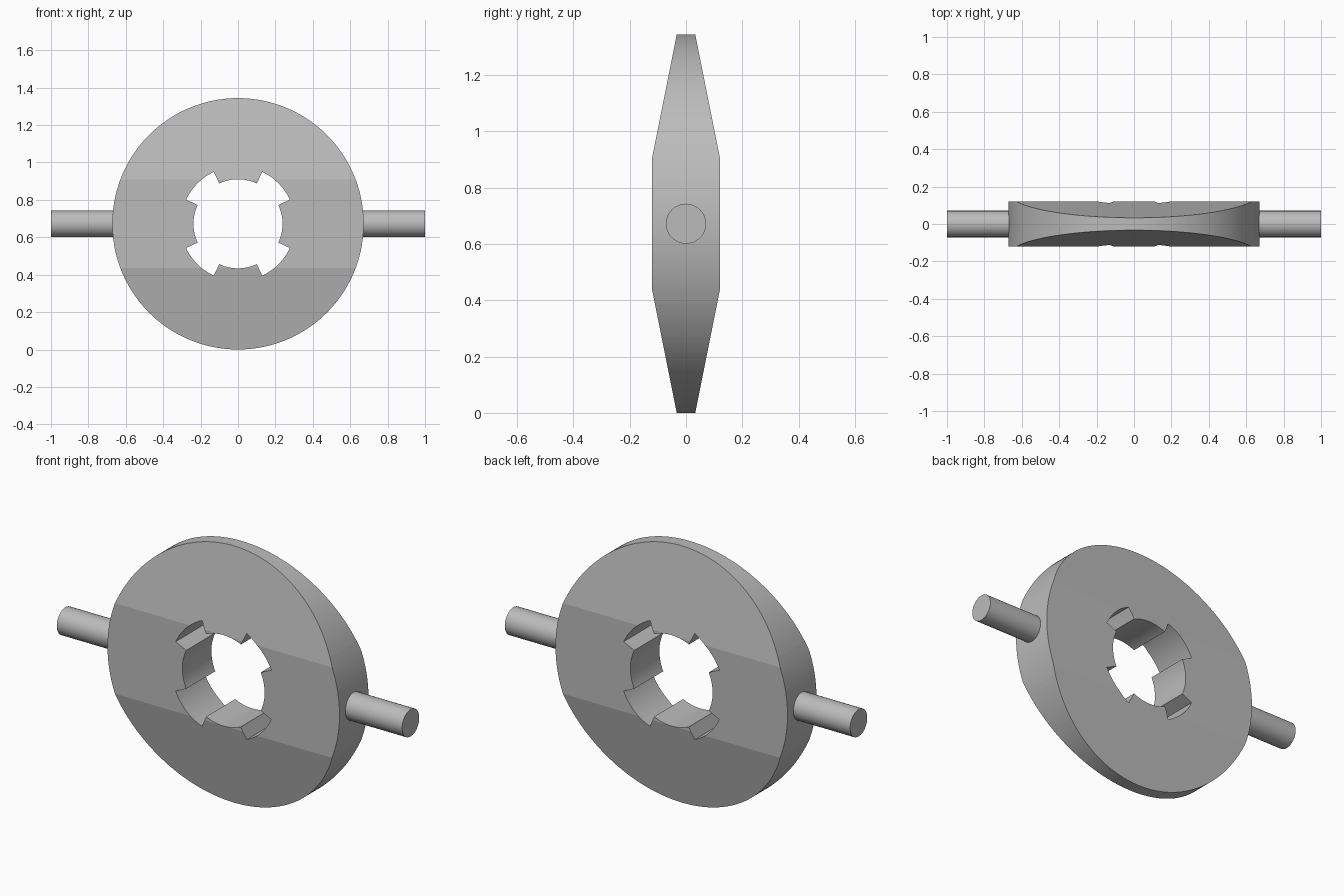
import bpy, bmesh
from math import radians, sin, cos
from mathutils import Matrix, Vector

cube = bpy.data.objects.get("Cube")
if cube:
    bpy.data.objects.remove(cube, do_unlink=True)

R = 0.672            # disc radius, also the height of its centre
BORE, NOTCH = 0.238, 0.306
FLAT = 0.237         # half height of the parallel middle band
THICK, RIM = 0.12, 0.033
STEP = 2.5

metal = bpy.data.materials.new("grey metal")
metal.use_nodes = True
grey = (0.5, 0.5, 0.5, 1)
metal.diffuse_color = grey
metal.node_tree.nodes["Principled BSDF"].inputs["Base Color"].default_value = grey


def finish(bm, name, angle):
    bmesh.ops.recalc_face_normals(bm, faces=bm.faces)
    mesh = bpy.data.meshes.new(name)
    bm.to_mesh(mesh)
    bm.free()
    mesh.materials.append(metal)
    obj = bpy.data.objects.new(name, mesh)
    bpy.context.collection.objects.link(obj)
    obj.location.z = R
    bpy.ops.object.select_all(action='DESELECT')
    obj.select_set(True)
    bpy.context.view_layer.objects.active = obj
    bpy.ops.object.shade_smooth_by_angle(angle=radians(angle))
    return obj


def polar(r, deg, y):
    return Vector((r * cos(radians(deg)), y, r * sin(radians(deg))))


# Disc: notched ring extruded through its thickness
bm = bmesh.new()
for i in range(int(360 / STEP)):
    a, b = i * STEP, (i + 1) * STEP
    in_notch = 25 <= a % 90 < 65
    inner = NOTCH if in_notch else BORE
    ring = [polar(inner, a, -1), polar(R, a, -1), polar(R, b, -1), polar(inner, b, -1)]
    bm.faces.new([bm.verts.new(p) for p in ring])
bmesh.ops.remove_doubles(bm, verts=bm.verts, dist=0.0001)
out = bmesh.ops.extrude_face_region(bm, geom=bm.faces[:], use_keep_orig=True)
back = [g for g in out["geom"] if isinstance(g, bmesh.types.BMVert)]
bmesh.ops.translate(bm, verts=back, vec=(0, 2, 0))

# Taper both faces towards the top and bottom
for z in (-FLAT, FLAT):
    bmesh.ops.bisect_plane(bm, geom=bm.verts[:] + bm.edges[:] + bm.faces[:],
                           plane_co=(0, 0, z), plane_no=(0, 0, 1), dist=0.00001)
for v in bm.verts:
    t = max(0, (abs(v.co.z) - FLAT) / (R - FLAT))
    v.co.y *= THICK + (RIM - THICK) * t
finish(bm, "notched_disc", 8)

# Side pivot pins, seated slightly inside the rim
for side, name in ((1, "left_pin"), (-1, "right_pin")):
    bm = bmesh.new()
    start, end = 0.64, 1.0
    place = Matrix.Translation((side * (start + end) / 2, 0, 0)) @ Matrix.Rotation(radians(90), 4, 'Y')
    bmesh.ops.create_cone(bm, cap_ends=True, segments=48, radius1=0.071, radius2=0.071,
                          depth=end - start, matrix=place)
    finish(bm, name, 30)
